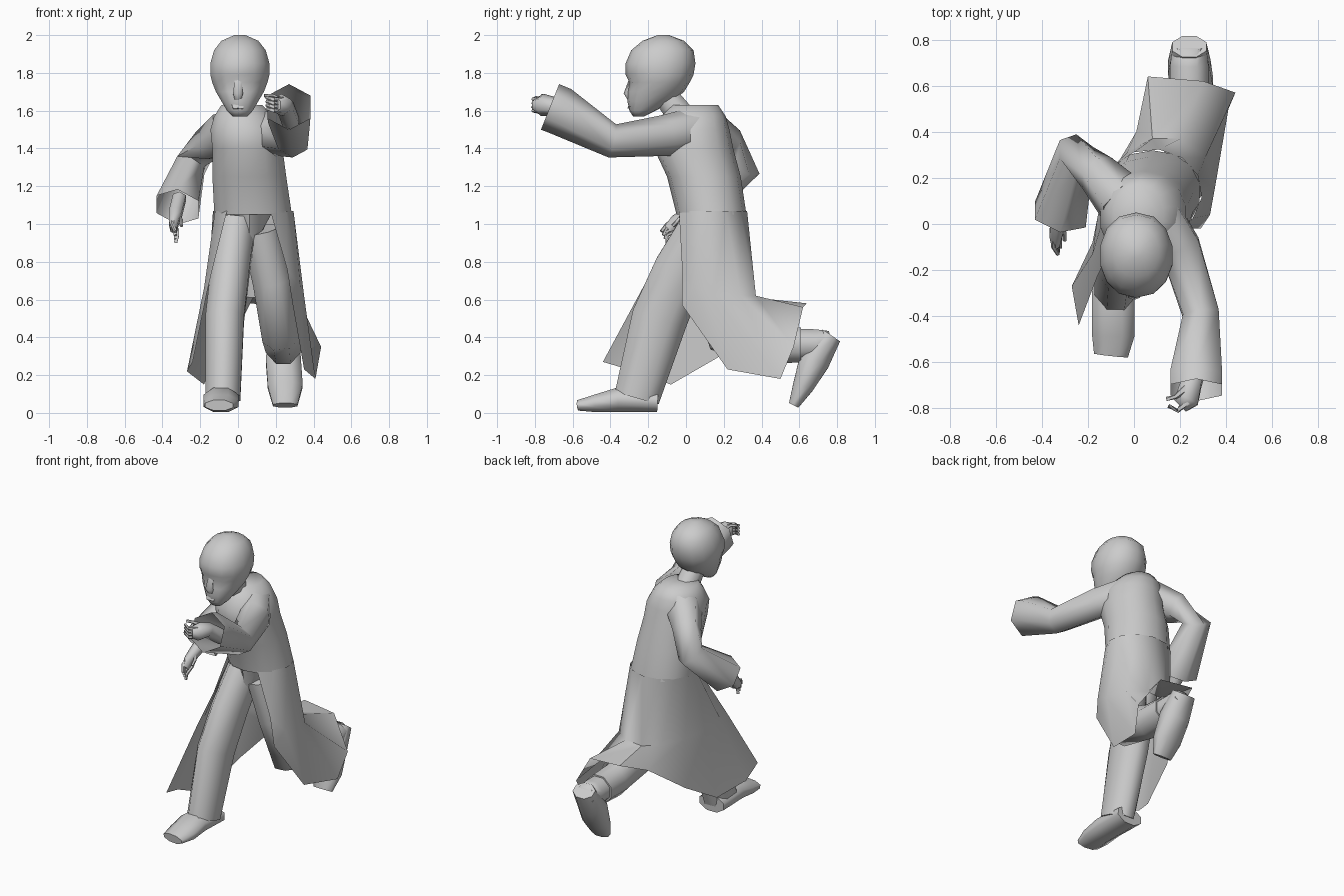
import bpy, bmesh, math
from mathutils import Vector

cube = bpy.data.objects.get("Cube")
if cube:
    bpy.data.objects.remove(cube, do_unlink=True)

GREY = (0.6, 0.6, 0.6, 1)
grey = bpy.data.materials.new("plain_grey")
grey.use_nodes = True
grey.diffuse_color = GREY
grey.node_tree.nodes["Principled BSDF"].inputs["Base Color"].default_value = GREY


def surface(name, rows, closed=True, caps=(True, True), angle=50):
    """Skin rows of points (in hundredths) into one smooth-shaded object."""
    bm = bmesh.new()
    grid = [[bm.verts.new(Vector(p) / 100) for p in row] for row in rows]
    n = len(grid[0])
    for low, high in zip(grid, grid[1:]):
        for i in range(n if closed else n - 1):
            j = (i + 1) % n
            bm.faces.new((low[i], low[j], high[j], high[i]))
    if closed:
        for row, cap in zip((grid[0], grid[-1]), caps):
            if cap:
                bm.faces.new(row)
    bmesh.ops.recalc_face_normals(bm, faces=bm.faces)
    mesh = bpy.data.meshes.new(name)
    bm.to_mesh(mesh)
    bm.free()
    mesh.materials.append(grey)
    obj = bpy.data.objects.new(name, mesh)
    bpy.context.collection.objects.link(obj)
    bpy.ops.object.select_all(action='DESELECT')
    obj.select_set(True)
    bpy.context.view_layer.objects.active = obj
    bpy.ops.object.shade_smooth_by_angle(angle=math.radians(angle))
    return obj


def tube(name, path, sides=8, caps=(True, True)):
    """Limb through (x, y, z, half width, half depth) stations."""
    centres = [Vector(p[:3]) for p in path]
    rows = []
    for k, p in enumerate(path):
        t = (centres[min(k + 1, len(path) - 1)] - centres[max(k - 1, 0)]).normalized()
        u = (Vector((1, 0, 0)) - t * t.x).normalized()
        v = t.cross(u)
        turns = [math.tau * (i + 0.5) / sides for i in range(sides)]
        rows.append([centres[k] + u * p[3] * math.cos(a) + v * p[4] * math.sin(a) for a in turns])
    return surface(name, rows, caps=caps, angle=70)


def stack(name, rings, sides=14, power=1.0):
    """Upright form from (z, x centre, half width, front y, back y) rings."""
    rows = []
    for z, cx, rx, front, back in rings:
        row = []
        for i in range(sides):
            a = math.tau * i / sides
            s, c = math.sin(a), math.cos(a)
            row.append((cx + rx * math.copysign(abs(s) ** power, s),
                        (front + back) / 2 - (back - front) / 2 * c, z))
        rows.append(row)
    return surface(name, rows, angle=60)


# Head, nose and neck
stack("head", [
    (157, 1, 4, -28, -22), (160, 1, 7, -30, -16), (165, 1, 10, -31, -7),
    (170, 1, 13, -31, -1), (175, 1, 15, -30, 2), (179, 1, 16, -32, 4),
    (185, 1, 16, -32, 5), (192, 1, 14, -29, 4), (197, 1, 10, -23, -1),
    (200, 1, 3, -15, -9)], power=0.9)
tube("nose", [(0, -29, 177, 2, 1), (0, -31, 169, 3, 2), (0, -30, 166, 2, 1)], 6)
tube("lips", [(0, -29, 164, 4, 1), (0, -30, 161, 3, 1)], 6)
tube("neck", [(2, 0, 154, 8, 8), (1, -11, 168, 7, 7)])

# Coat body and the pointed shirt front below it
stack("coat_body", [
    (105, 8, 21, -5, 32), (125, 6, 20, -10, 29), (140, 5, 19, -17, 25),
    (150, 4, 19, -17, 23), (157, 3, 16, -13, 21), (163, 2, 11, -9, 17)], power=0.9)
stack("shirt_point", [(87, 6, 2, -1, 14), (106, 6, 12, -4, 28)], 8)

# Open coat skirt: waist follows the body, then a middle row and the hem
waist = []
for i in range(11):
    a = math.radians(40 + 29.5 * i)
    waist.append((8 - 21.5 * math.sin(a), 13.5 - 19 * math.cos(a), 107))
middle = [(-16, -23, 66), (-18, -13, 66), (-16, 2, 65), (-12, 18, 64),
          (-3, 31, 62), (8, 37, 61), (20, 37, 62), (31, 29, 62),
          (35, 15, 62), (33, 4, 67), (26, -2, 76)]
hem = [(-24, -44, 27), (-27, -27, 22), (-18, -8, 15), (-12, 18, 30),
       (1, 40, 47), (6, 64, 58), (30, 62, 56), (44, 57, 35),
       (41, 50, 18), (35, 22, 23), (29, -2, 57)]
surface("coat_skirt", [waist, middle, hem], closed=False)

# Wide open sleeves
tube("left_sleeve", [(9, 5, 150, 12, 12), (20, -10, 147, 10, 11), (29, -39, 144, 9, 9),
                     (27, -67, 160, 13, 13), (27, -72, 162, 13, 13)], 6, (True, False))
tube("right_sleeve", [(-5, 10, 149, 12, 13), (-16, 22, 142, 9, 10),
                      (-25, 31, 131, 9, 9), (-32, 4, 109, 13, 12)], 6, (True, False))

# Hands: forearm and palm, then fingers and thumb
tube("left_hand", [(28, -58, 154, 5, 5), (25, -69, 162, 5, 5),
                   (23, -76, 163, 6, 6), (20, -79, 163, 4, 4)], 6)
tube("right_hand", [(-31, 12, 114, 4, 4), (-33, 2, 106, 4, 4),
                    (-34, -5, 101, 3, 4), (-34, -9, 97, 2, 3)], 6)
for i in range(4):
    s = i * 2
    tube(f"left_finger_{i + 1}", [(23, -77, 166 - s, 2, 2), (19, -81, 166 - s, 1, 1),
                                  (15, -79, 167 - s, 1, 1)], 5)
    tube(f"right_finger_{i + 1}", [(-35 + i, -4, 103 - s, 1, 1), (-35 + i, -10, 100 - s, 1, 1),
                                   (-33, -13 + i, 96 - s, 1, 1)], 5)
tube("left_thumb", [(23, -71, 165, 2, 2), (18, -75, 168, 1, 1), (14, -76, 168, 1, 1)], 5)
tube("right_thumb", [(-33, 0, 106, 1, 2), (-30, -4, 102, 1, 1), (-30, -7, 99, 1, 1)], 5)

# Striding legs: right forward, left trailing to the ankle
tube("right_trouser", [(-1, 9, 99, 11, 13), (-4, -3, 76, 11, 15),
                       (-7, -14, 50, 11, 16), (-8, -26, 8, 10, 13)])
tube("left_trouser", [(12, 11, 97, 11, 13), (18, 16, 70, 11, 14), (23, 23, 42, 11, 14),
                      (24, 44, 36, 10, 11), (24, 61, 36, 10, 10)])
tube("left_ankle", [(24, 56, 36, 9, 9), (24, 69, 36, 9, 9), (24, 77, 38, 8, 6)])

# Shoes
tube("right_shoe", [(-9, -15, 6, 10, 6), (-9, -36, 7, 10, 7),
                    (-9, -48, 5, 10, 5), (-10, -57, 4, 8, 3)])
tube("left_shoe", [(24, 77, 41, 8, 6), (24, 68, 28, 10, 9),
                   (25, 62, 14, 10, 6), (25, 57, 4, 7, 3)])
